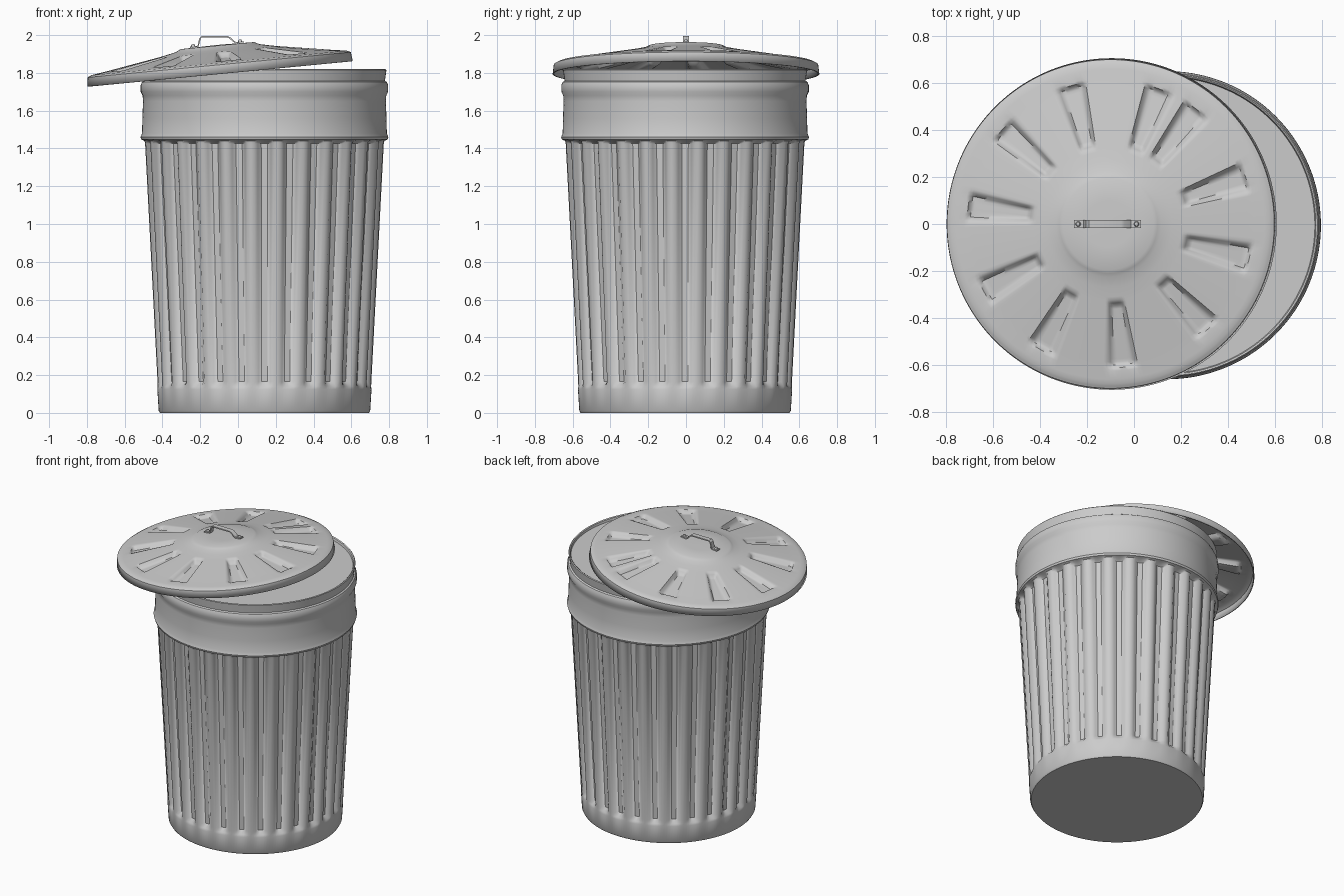
import bpy, bmesh
from math import sin, cos, tau, radians, hypot
from mathutils import Matrix

if "Cube" in bpy.data.objects:
    bpy.data.objects.remove(bpy.data.objects["Cube"])


def finish(name, bm, matrix=Matrix(), smooth=35):
    bmesh.ops.recalc_face_normals(bm, faces=bm.faces)
    me = bpy.data.meshes.new(name)
    bm.to_mesh(me)
    bm.free()
    ob = bpy.data.objects.new(name, me)
    bpy.context.collection.objects.link(ob)
    ob.matrix_world = matrix
    bpy.ops.object.select_all(action='DESELECT')
    ob.select_set(True)
    bpy.context.view_layer.objects.active = ob
    bpy.ops.object.shade_smooth_by_angle(angle=radians(smooth))
    return ob


def skin_rings(bm, rings):
    """Join successive closed rings of points with quads."""
    loops = [[bm.verts.new(p) for p in ring] for ring in rings]
    for a, b in zip(loops, loops[1:]):
        for i in range(len(a)):
            j = (i + 1) % len(a)
            bm.faces.new((a[i], a[j], b[j], b[i]))
    return loops


def smoothstep(t):
    t = max(0.0, min(1.0, t))
    return t * t * (3 - 2 * t)


# Can: lathe profile (radius, height, groove depth)
FLUTES, STEPS = 28, 8
PROFILE = [(.553, 0, 0), (.56, .012, 0), (.567, .125, 0), (.567, .14, .006),
           (.568, .165, .03), (.634, 1.425, .03), (.637, 1.44, .012),
           (.652, 1.447, 0), (.656, 1.46, 0), (.648, 1.48, 0), (.646, 1.56, 0),
           (.643, 1.65, 0), (.645, 1.68, 0), (.655, 1.70, 0), (.655, 1.735, 0),
           (.648, 1.752, 0), (.638, 1.758, 0), (.646, 1.815, 0),
           (.641, 1.82, 0), (.634, 1.815, 0), (.63, 1.80, 0)]


def can_ring(r, z, depth):
    n = FLUTES * STEPS
    pts = []
    for i in range(n):
        a = tau * i / n
        groove = smoothstep(.5 + .9 * cos(a * FLUTES))
        rr = r - depth * groove
        pts.append((rr * cos(a), rr * sin(a), z))
    return pts


bm = bmesh.new()
loops = skin_rings(bm, [can_ring(*p) for p in PROFILE])
bm.faces.new(loops[0])
bm.faces.new(loops[-1])
finish("can_body", bm, Matrix.Translation((.14, -.005, 0)))

# Lid: domed disc with pressed radial slots, tilted on the can
LID = Matrix.Translation((-.095, 0, 1.795)) @ Matrix.Rotation(radians(-5.5), 4, 'Y')
SLOTS = [19, -14, -47, -85, -119, -152, 173, 139, 106, 70, 53]
DOME = [(0, .154), (.195, .15), (.225, .136), (.3, .12), (.45, .095),
        (.6, .07), (.68, .058), (.70, .048), (.706, 0)]


def dome_height(r):
    for (r0, z0), (r1, z1) in zip(DOME, DOME[1:]):
        if r <= r1:
            return z0 + (z1 - z0) * (r - r0) / (r1 - r0)
    return 0


def slot_depth(x, y):
    depth = 0
    for deg in SLOTS:
        c, s = cos(radians(deg)), sin(radians(deg))
        u, v = x * c + y * s, abs(y * c - x * s)
        half = .032 + .026 * (u - .34) / .26
        inside = min(u - .335, .61 - u, half - v)
        depth = max(depth, smoothstep(inside / .022 + .3))
    return .028 * depth


LID_SEGMENTS = 256
radii = [.02, .1, .195, .21, .225, .27, .31] + [.325 + .0125 * i for i in range(25)]
radii += [.66, .68, .69, .70, .706]
rings = []
for r in radii:
    ring = []
    for i in range(LID_SEGMENTS):
        a = tau * i / LID_SEGMENTS
        x, y = r * cos(a), r * sin(a)
        ring.append((x, y, dome_height(r) - slot_depth(x, y)))
    rings.append(ring)
bm = bmesh.new()
loops = skin_rings(bm, rings)
bm.faces.new(loops[0])
lid = finish("lid", bm, LID, 50)
shell = lid.modifiers.new("thickness", 'SOLIDIFY')
shell.thickness = .008
shell.offset = -1

# Handle: bent strap, swept as a flat bar
PATH = [(-.145, .156), (-.102, .156), (-.088, .196), (-.078, .204),
        (.058, .191), (.07, .184), (.097, .156), (.14, .156)]
T, W = .008, .017
sections = []
for i, (x, z) in enumerate(PATH):
    x0, z0 = PATH[max(i - 1, 0)]
    x1, z1 = PATH[min(i + 1, len(PATH) - 1)]
    d = hypot(x1 - x0, z1 - z0)
    nx, nz = -(z1 - z0) / d * T / 2, (x1 - x0) / d * T / 2
    sections.append([(x + nx, -W, z + nz), (x + nx, W, z + nz),
                     (x - nx, W, z - nz), (x - nx, -W, z - nz)])
bm = bmesh.new()
loops = skin_rings(bm, sections)
bm.faces.new(loops[0])
bm.faces.new(loops[-1])
finish("lid_handle", bm, LID)

# Rivets holding the handle
for side, x in (("left", -.128), ("right", .122)):
    bm = bmesh.new()
    bmesh.ops.create_cone(bm, cap_ends=True, segments=12, radius1=.012,
                          radius2=.008, depth=.012)
    finish("rivet_" + side, bm, LID @ Matrix.Translation((x, 0, .164)))
